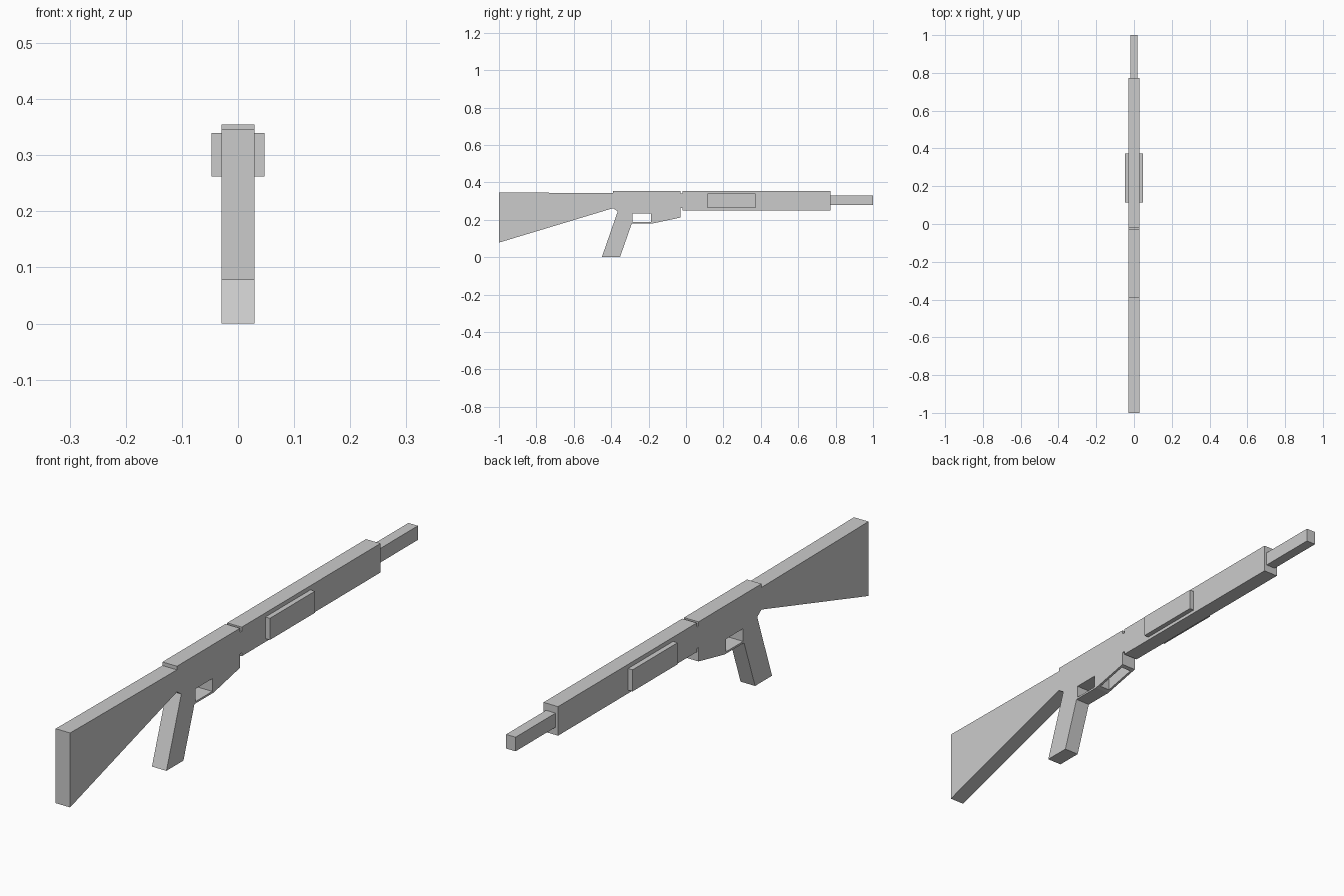
import bpy, bmesh

if "Cube" in bpy.data.objects:
    bpy.data.objects.remove(bpy.data.objects["Cube"])

HALF = 0.029  # half thickness of the main body


def extrude_profile(name, pts, x0, x1):
    """Closed (y, z) outline extruded along x."""
    bm = bmesh.new()
    face = bm.faces.new([bm.verts.new((x0, y, z)) for y, z in pts])
    ext = bmesh.ops.extrude_face_region(bm, geom=[face])
    verts = [v for v in ext["geom"] if isinstance(v, bmesh.types.BMVert)]
    bmesh.ops.translate(bm, verts=verts, vec=(x1 - x0, 0, 0))
    bmesh.ops.recalc_face_normals(bm, faces=bm.faces)
    mesh = bpy.data.meshes.new(name)
    bm.to_mesh(mesh)
    bm.free()
    obj = bpy.data.objects.new(name, mesh)
    bpy.context.collection.objects.link(obj)
    return obj


def block(name, half_x, y0, y1, z0, z1):
    outline = [(y0, z0), (y1, z0), (y1, z1), (y0, z1)]
    return extrude_profile(name, outline, -half_x, half_x)


def cut(target, cutter):
    cutter.hide_render = True
    cutter.display_type = 'WIRE'
    mod = target.modifiers.new(cutter.name, 'BOOLEAN')
    mod.operation = 'DIFFERENCE'
    mod.solver = 'EXACT'
    mod.object = cutter


# Shoulder stock
extrude_profile("stock", [(-1, 0.078), (-0.39, 0.262), (-0.39, 0.342),
                          (-0.92, 0.346), (-1, 0.347)], -HALF, HALF)

# Receiver with slanted grip and guard in one outline
receiver = extrude_profile("receiver", [
    (-0.39, 0.355), (-0.39, 0.262), (-0.365, 0.245), (-0.45, 0.0),
    (-0.353, 0.0), (-0.29, 0.18), (-0.18, 0.18), (-0.03, 0.212),
    (-0.03, 0.355)], -HALF, HALF)

# Guard opening and underside well
cut(receiver, block("guard_opening_cutter", 0.1, -0.285, -0.188, 0.187, 0.233))
cut(receiver, block("well_cutter", 0.02, -0.165, -0.045, 0.1, 0.26))

# Forend with a short neck into the receiver
extrude_profile("forend", [
    (-0.03, 0.262), (-0.02, 0.262), (-0.02, 0.25), (0.772, 0.25),
    (0.772, 0.355), (-0.02, 0.355), (-0.02, 0.34), (-0.03, 0.34)],
    -HALF, HALF)

# Square barrel
block("barrel", 0.019, 0.772, 1.0, 0.278, 0.329)

# Raised side panels
for side, s in (("right", 1), ("left", -1)):
    extrude_profile("side_panel_" + side, [
        (0.115, 0.262), (0.372, 0.262), (0.372, 0.34), (0.115, 0.34)],
        s * HALF, s * 0.047)
